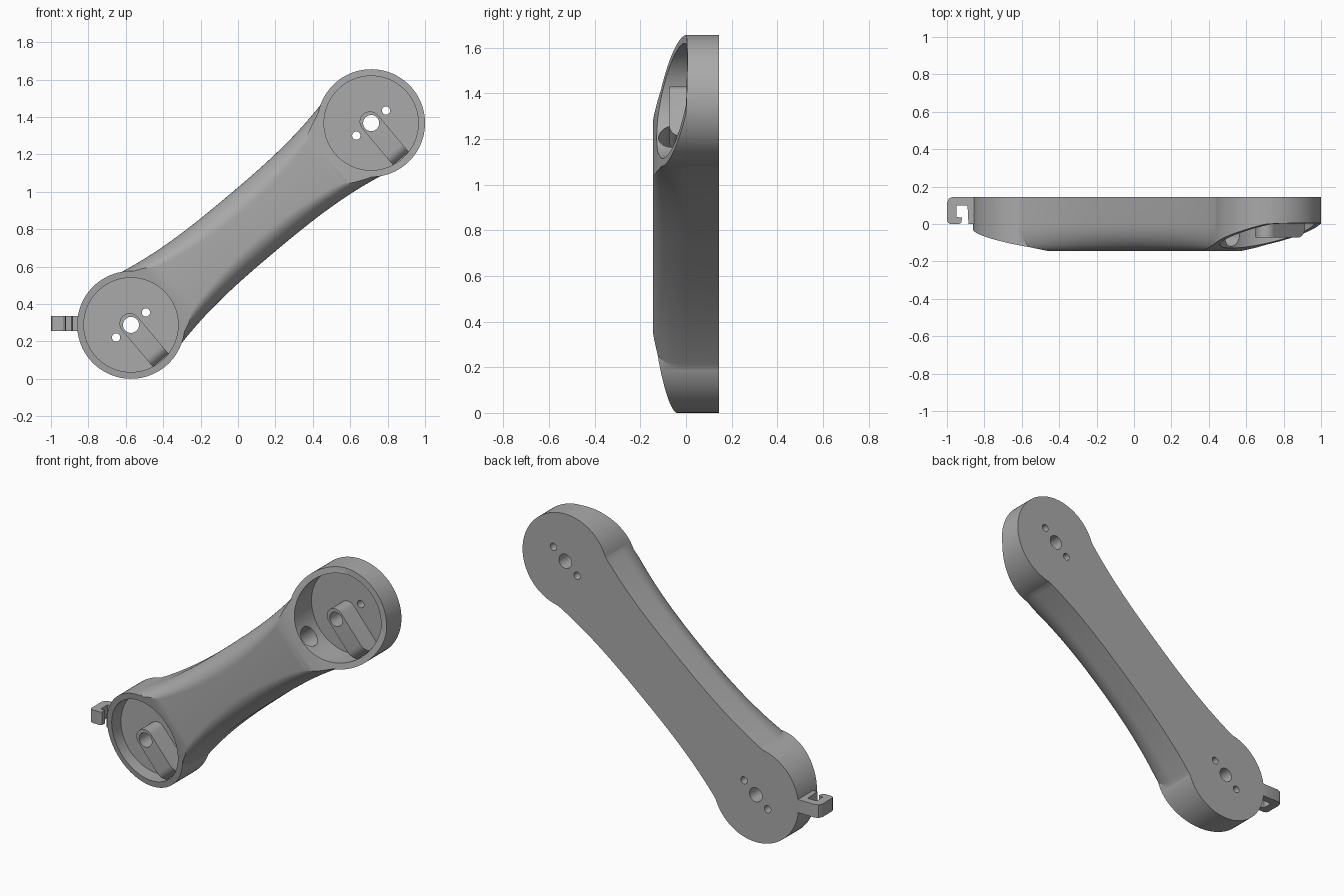
import bpy, bmesh, math
from mathutils import Matrix

if "Cube" in bpy.data.objects:
    bpy.data.objects.remove(bpy.data.objects["Cube"])

grey = bpy.data.materials.new("plain grey")
grey.use_nodes = True
grey.diffuse_color = (0.4, 0.4, 0.4, 1)
grey.node_tree.nodes["Principled BSDF"].inputs["Base Color"].default_value = (0.4, 0.4, 0.4, 1)

# Arm frame: local x runs along the arm, y is depth, z is across
HALF, R, BACK = 0.8386, 0.288, 0.145
POCKET, FLOOR = 0.252, 0.05
PLACE = Matrix.Translation((0.07, 0, 0.8275)) @ Matrix.Rotation(-math.radians(40.04), 4, 'Y')


def finish_mesh(name, bm):
    bmesh.ops.recalc_face_normals(bm, faces=bm.faces)
    mesh = bpy.data.meshes.new(name)
    bm.to_mesh(mesh)
    bm.free()
    mesh.materials.append(grey)
    ob = bpy.data.objects.new(name, mesh)
    bpy.context.collection.objects.link(ob)
    return ob


def loft(name, rings):
    bm = bmesh.new()
    loops = [[bm.verts.new(p) for p in ring] for ring in rings]
    n = len(loops[0])
    for a, b in zip(loops, loops[1:]):
        for i in range(n):
            j = (i + 1) % n
            bm.faces.new((a[i], a[j], b[j], b[i]))
    bm.faces.new(loops[0])
    bm.faces.new(loops[-1])
    return finish_mesh(name, bm)


def prism(name, pts, axis, lo, hi):
    def put(p, h):
        return {'x': (h, p[0], p[1]), 'y': (p[0], h, p[1]), 'z': (p[0], p[1], h)}[axis]
    return loft(name, [[put(p, h) for p in pts] for h in (lo, hi)])


def circle(cx, cy, r, n=96):
    return [(cx + r * math.cos(2 * math.pi * i / n), cy + r * math.sin(2 * math.pi * i / n))
            for i in range(n)]


def combine(target, tool, operation):
    mod = target.modifiers.new("combine", 'BOOLEAN')
    mod.operation, mod.solver, mod.object = operation, 'EXACT', tool
    bpy.context.view_layer.objects.active = target
    bpy.ops.object.modifier_apply(modifier=mod.name)
    bpy.data.objects.remove(tool)


def smooth(ob):
    bpy.ops.object.select_all(action='DESELECT')
    ob.select_set(True)
    bpy.context.view_layer.objects.active = ob
    bpy.ops.object.shade_smooth_by_angle(angle=math.radians(30))


# Waisted arm: flat back, rounded front
def section(u):
    t = abs(u) / HALF
    w = 0.195 + 0.09 * t ** 2.7
    flat = 0.08 + 0.17 * t ** 2
    half = [(w, BACK)]
    for i in range(17):
        a = math.pi / 2 * i / 16
        half.append((flat + (w - flat) * math.cos(a), -BACK * math.sin(a)))
    return [(u, y, v) for v, y in half] + [(u, y, -v) for v, y in reversed(half)]


STEPS = 48
body = loft("arm_body", [section(HALF * (2 * i / STEPS - 1)) for i in range(STEPS + 1)])

# Round ends
for side in (-1, 1):
    combine(body, prism("end_disc", circle(side * HALF, 0, R), 'y', -BACK, BACK), 'UNION')

# Sloping front of each end
lower_slope = [(-0.5, -0.156), (-1.2, 0.001), (-1.2, -0.3), (-0.5, -0.3)]
upper_slope = [(0.48, -0.157), (0.52, -0.145), (0.6, -0.125), (1.02, 0), (1.2, 0.01),
               (1.2, -0.3), (0.48, -0.3)]
for pts in (lower_slope, upper_slope):
    combine(body, prism("slope_cutter", pts, 'z', -0.5, 0.5), 'DIFFERENCE')

# Pockets and the cable tunnel between them
for side in (-1, 1):
    combine(body, prism("pocket_cutter", circle(side * HALF, 0, POCKET), 'y', -0.3, FLOOR),
            'DIFFERENCE')
combine(body, prism("tunnel_cutter", circle(-0.06, 0, 0.06, 48), 'x', -0.66, 0.66), 'DIFFERENCE')


def drill(ob, u, r):
    combine(ob, prism("drill", circle(u, 0, r, 32), 'y', -0.3, 0.3), 'DIFFERENCE')


# Mounting blocks and screw holes in each pocket
for name, side in (("lower", -1), ("upper", 1)):
    c = side * HALF
    for offset, r in ((0, 0.043), (-0.104, 0.022), (0.104, 0.022)):
        drill(body, c + offset, r)
    wide = 0.055
    outline = [(c - wide, -0.247), (c + wide, -0.247)]
    outline += [(c + wide * math.cos(math.pi * i / 16), 0.01 + wide * math.sin(math.pi * i / 16))
                for i in range(17)]
    block = prism(name + "_mounting_block", outline, 'y', -0.073, FLOOR + 0.01)
    # Rounded outer end of the block
    corner = [(-0.1, -0.3), (-0.1, -0.19)]
    corner += [(-0.013 - 0.06 * math.cos(math.pi / 2 * i / 8),
                -0.19 - 0.06 * math.sin(math.pi / 2 * i / 8)) for i in range(9)]
    corner += [(-0.013, -0.3)]
    combine(block, prism("corner_cutter", corner, 'x', c - 0.1, c + 0.1), 'DIFFERENCE')
    drill(block, c, 0.043)
    block.data.transform(PLACE)
    smooth(block)

body.data.transform(PLACE)
smooth(body)

# Cable hook on the lower end
hook = [(-0.85, 0.145), (-0.97, 0.145), (-0.99, 0.136), (-1, 0.115), (-1, 0.02), (-0.994, 0.006),
        (-0.98, 0), (-0.935, 0), (-0.922, 0.008), (-0.92, 0.035), (-0.95, 0.037),
        (-0.95, 0.1), (-0.89, 0.1), (-0.885, 0), (-0.85, 0)]
smooth(prism("cable_hook", hook, 'z', 0.255, 0.335))
